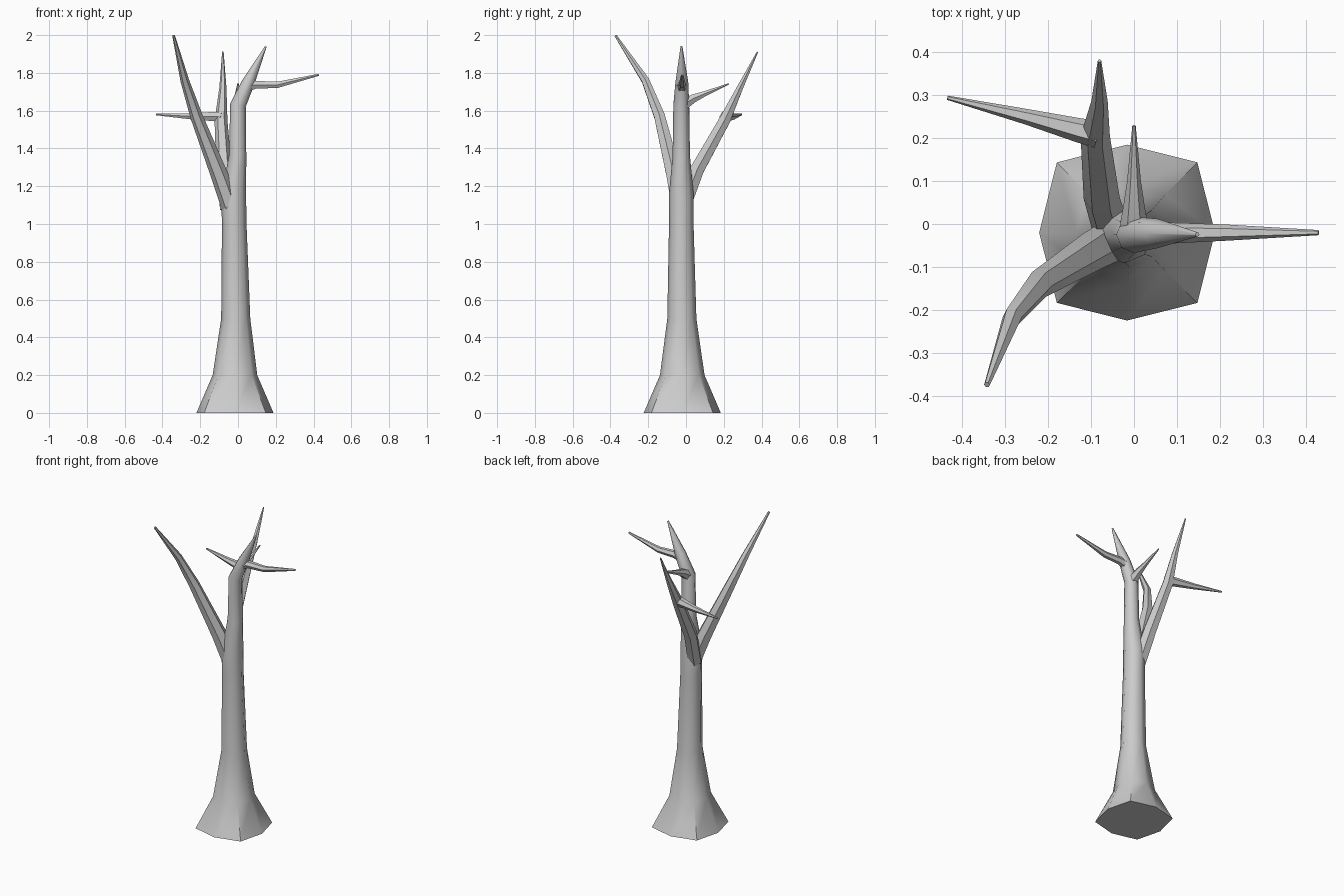
import bpy, bmesh, math
from mathutils import Vector

if "Cube" in bpy.data.objects:
    bpy.data.objects.remove(bpy.data.objects["Cube"])


def limb(name, stations, sides=8, square=()):
    """Tapered tube: stations are (x, y, z, radius); square pushes out diagonal corners per ring."""
    pts = [Vector(s[:3]) for s in stations]
    bm = bmesh.new()
    rings = []
    tan = (pts[1] - pts[0]).normalized()
    side = Vector((1, 0, 0)) if abs(tan.x) < 0.8 else Vector((0, 1, 0))
    for i, p in enumerate(pts):
        a = (p - pts[i - 1]).normalized() if i else Vector()
        b = (pts[i + 1] - p).normalized() if i + 1 < len(pts) else Vector()
        tan = (a + b).normalized()
        side = (side - tan * side.dot(tan)).normalized()
        up = tan.cross(side)
        ring = []
        for k in range(sides):
            t = 2 * math.pi * k / sides
            r = stations[i][3]
            if k % 2 and i < len(square):
                r *= square[i]
            ring.append(bm.verts.new(p + side * math.cos(t) * r + up * math.sin(t) * r))
        rings.append(ring)
    for lo, hi in zip(rings, rings[1:]):
        for k in range(sides):
            n = (k + 1) % sides
            bm.faces.new((lo[k], lo[n], hi[n], hi[k]))
    bm.faces.new(rings[0][::-1])
    bm.faces.new(rings[-1])
    bmesh.ops.recalc_face_normals(bm, faces=bm.faces)
    mesh = bpy.data.meshes.new(name)
    bm.to_mesh(mesh)
    bm.free()
    obj = bpy.data.objects.new(name, mesh)
    bpy.context.collection.objects.link(obj)
    bpy.ops.object.select_all(action='DESELECT')
    obj.select_set(True)
    bpy.context.view_layer.objects.active = obj
    bpy.ops.object.shade_smooth_by_angle(angle=math.radians(50))


# Flared trunk that narrows into the leaning top spike
limb("trunk", [(-0.016, -0.02, 0, 0.204), (-0.016, -0.02, 0.2, 0.118),
               (-0.012, -0.022, 0.5, 0.077), (-0.02, -0.025, 1.0, 0.065),
               (-0.023, -0.025, 1.15, 0.066), (-0.002, -0.025, 1.36, 0.046),
               (0.0, -0.025, 1.63, 0.042), (0.055, -0.022, 1.75, 0.034),
               (0.147, -0.024, 1.94, 0.005)], square=(1.13, 1.06))

# Front left branch
limb("front_left_branch", [(-0.035, -0.03, 1.08, 0.05), (-0.095, -0.062, 1.25, 0.046),
                           (-0.22, -0.14, 1.57, 0.033), (-0.282, -0.215, 1.76, 0.023),
                           (-0.341, -0.373, 1.998, 0.007)], 6)

# Back left branch and its side twig
limb("back_left_branch", [(-0.05, -0.02, 1.08, 0.045), (-0.075, 0.06, 1.29, 0.042),
                          (-0.09, 0.205, 1.55, 0.034), (-0.08, 0.285, 1.72, 0.019),
                          (-0.08, 0.379, 1.912, 0.004)], 6)
limb("left_twig", [(-0.085, 0.208, 1.567, 0.032), (-0.13, 0.218, 1.569, 0.028),
                   (-0.25, 0.249, 1.57, 0.018), (-0.433, 0.293, 1.58, 0.005)], 6)

# Twigs near the top
limb("right_twig", [(0.045, -0.022, 1.725, 0.032), (0.09, -0.021, 1.737, 0.024),
                    (0.21, -0.02, 1.737, 0.019), (0.428, -0.02, 1.79, 0.006)], 6)
limb("back_twig", [(0.0, -0.01, 1.635, 0.034), (0.0, 0.04, 1.665, 0.025),
                   (0.0, 0.1, 1.69, 0.016), (0.0, 0.228, 1.742, 0.004)], 6)
